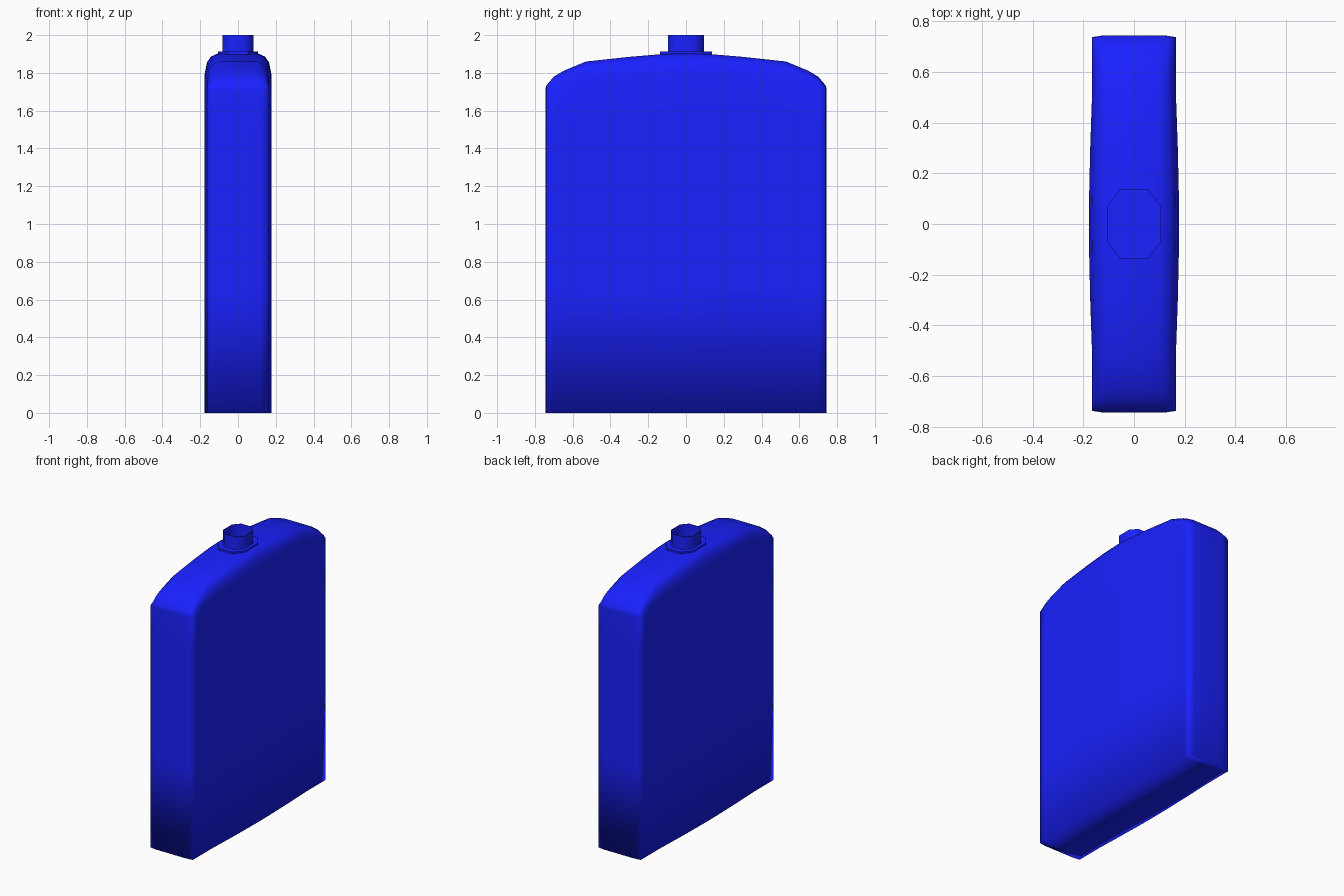
import bpy, bmesh, math

if "Cube" in bpy.data.objects:
    bpy.data.objects.remove(bpy.data.objects["Cube"])

blue = bpy.data.materials.new("blue")
blue.diffuse_color = (0.01, 0.015, 1.0, 1.0)
blue.use_nodes = True
blue.node_tree.nodes["Principled BSDF"].inputs["Base Color"].default_value = blue.diffuse_color


def make(name, bm, angle):
    bmesh.ops.recalc_face_normals(bm, faces=bm.faces)
    me = bpy.data.meshes.new(name)
    bm.to_mesh(me)
    bm.free()
    me.materials.append(blue)
    ob = bpy.data.objects.new(name, me)
    bpy.context.collection.objects.link(ob)
    bpy.ops.object.select_all(action='DESELECT')
    ob.select_set(True)
    bpy.context.view_layer.objects.active = ob
    if angle is None:
        bpy.ops.object.shade_smooth()
    else:
        bpy.ops.object.shade_smooth_by_angle(angle=math.radians(angle))
    return ob


# Flat body: arched cross-sections (half width, top height) lofted along y
half = [(0.745, 0.12, 1.715), (0.738, 0.165, 1.735), (0.70, 0.165, 1.78),
        (0.65, 0.165, 1.81), (0.53, 0.165, 1.86), (0.30, 0.173, 1.885),
        (0.12, 0.177, 1.90)]
sections = [(-y, w, z) for y, w, z in half] + [(0, 0.178, 1.904)]
sections += list(reversed(half))
BASE = 1.69


def arch(w, top):
    side = [(w, 0), (w, 0.65), (w, 1.5)]
    for f, k in ((1, 0.55), (0.92, 0.22), (0.8, 0.08), (0.58, 0)):
        side.append((w * f, BASE + (top - BASE) * (1 - k)))
    return side + [(-x, z) for x, z in reversed(side)]


bm = bmesh.new()
rings = [[bm.verts.new((x, y, z)) for x, z in arch(w, t)] for y, w, t in sections]
n = len(rings[0])
for a, b in zip(rings, rings[1:]):
    for i in range(n):
        j = (i + 1) % n
        bm.faces.new((a[i], a[j], b[j], b[i]))
for r in (rings[0], rings[-1]):
    for i in range(n // 2 - 1):
        bm.faces.new((r[i], r[i + 1], r[n - 2 - i], r[n - 1 - i]))
make("bottle_body", bm, None)


# Eight-sided collar and open neck
def eight_sided(name, rx, ry, z0, z1, capped):
    quarter = [(1, 0.52), (0.5, 1)]
    pts = quarter + [(-x, y) for x, y in reversed(quarter)]
    pts += [(-x, -y) for x, y in pts]
    bm = bmesh.new()
    lo, hi = [[bm.verts.new((x * rx, y * ry, z)) for x, y in pts] for z in (z0, z1)]
    for i in range(8):
        j = (i + 1) % 8
        bm.faces.new((lo[i], lo[j], hi[j], hi[i]))
    if capped:
        bm.faces.new(hi)
    make(name, bm, 50)


eight_sided("neck_collar", 0.106, 0.138, 1.88, 1.912, True)
eight_sided("neck", 0.082, 0.095, 1.905, 2.0, False)
